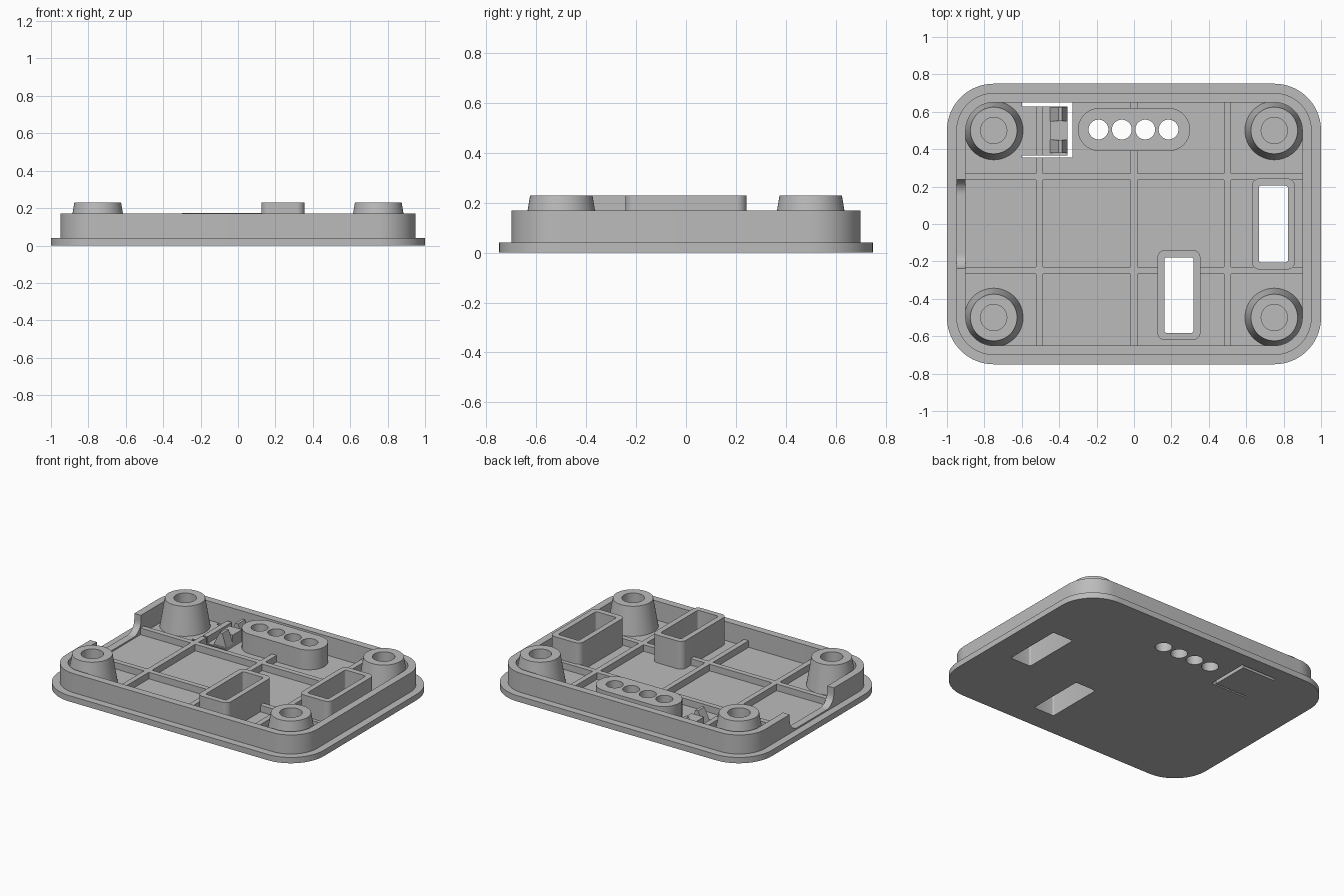
import bpy, bmesh
from math import cos, sin, pi, radians

if "Cube" in bpy.data.objects:
    bpy.data.objects.remove(bpy.data.objects["Cube"], do_unlink=True)

GREY = (0.5, 0.5, 0.5, 1)
plastic = bpy.data.materials.new("grey_plastic")
plastic.use_nodes = True
plastic.diffuse_color = GREY
plastic.node_tree.nodes["Principled BSDF"].inputs["Base Color"].default_value = GREY

FLOOR, RIM, RIB, TOP = 0.04, 0.17, 0.085, 0.23


def rounded(x0, x1, y0, y1, r, n=12):
    """Outline of a rectangle with rounded corners."""
    corners = [(x1 - r, y1 - r), (x0 + r, y1 - r), (x0 + r, y0 + r), (x1 - r, y0 + r)]
    pts = []
    for q, (cx, cy) in enumerate(corners):
        for i in range(n + 1):
            a = (q + i / n) * pi / 2
            pts.append((cx + r * cos(a), cy + r * sin(a)))
    return pts


def circle(cx, cy, r, n=40):
    return [(cx + r * cos(2 * pi * i / n), cy + r * sin(2 * pi * i / n)) for i in range(n)]


def rect(x0, x1, y0, y1):
    return [(x0, y0), (x1, y0), (x1, y1), (x0, y1)]


def finish(name, bm):
    bmesh.ops.remove_doubles(bm, verts=bm.verts, dist=0.0001)
    bmesh.ops.recalc_face_normals(bm, faces=bm.faces)
    mesh = bpy.data.meshes.new(name)
    bm.to_mesh(mesh)
    bm.free()
    mesh.materials.append(plastic)
    ob = bpy.data.objects.new(name, mesh)
    bpy.context.collection.objects.link(ob)
    return ob


def smooth(ob):
    bpy.ops.object.select_all(action="DESELECT")
    ob.select_set(True)
    bpy.context.view_layer.objects.active = ob
    bpy.ops.object.shade_smooth_by_angle(angle=radians(30))


def plate(name, outline, z0, z1, holes=()):
    """Extrude an outline from z0 to z1, leaving the holes open."""
    bm = bmesh.new()
    edges = []
    for loop in [outline, *holes]:
        vs = [bm.verts.new((x, y, z0)) for x, y in loop]
        edges += [bm.edges.new((vs[i - 1], vs[i])) for i in range(len(vs))]
    bmesh.ops.triangle_fill(bm, edges=edges, use_beauty=True, normal=(0, 0, 1))
    ext = bmesh.ops.extrude_face_region(bm, geom=bm.faces[:], use_keep_orig=True)
    moved = [g for g in ext["geom"] if isinstance(g, bmesh.types.BMVert)]
    bmesh.ops.translate(bm, verts=moved, vec=(0, 0, z1 - z0))
    ob = finish(name, bm)
    smooth(ob)
    return ob


def side_prism(name, profile, axis, a, b):
    """Extrude a (u, z) profile along x or y."""
    bm = bmesh.new()
    place = (lambda u, z, t: (t, u, z)) if axis == "x" else (lambda u, z, t: (u, t, z))
    ends = [[bm.verts.new(place(u, z, t)) for u, z in profile] for t in (a, b)]
    for end in ends:
        bm.faces.new(end)
    for i in range(len(profile)):
        bm.faces.new((ends[0][i - 1], ends[0][i], ends[1][i], ends[1][i - 1]))
    return finish(name, bm)


def lathe(name, profile, cx, cy, n=48):
    bm = bmesh.new()
    vs = [bm.verts.new((cx + r, cy, z)) for r, z in profile]
    es = [bm.edges.new(p) for p in zip(vs, vs[1:])]
    bmesh.ops.spin(bm, geom=vs + es, cent=(cx, cy, 0), axis=(0, 0, 1),
                   angle=2 * pi, steps=n, use_merge=True)
    smooth(finish(name, bm))


# Openings through the floor
tube_a, tube_b = (0.125, 0.355, -0.62, -0.14), (0.63, 0.86, -0.243, 0.243)


def bore(t):
    return rounded(t[0] + .037, t[1] - .037, t[2] + .038, t[3] - .038, 0.012, 4)


lights = [circle(-0.19 + 0.125 * i, 0.505, 0.053) for i in range(4)]
latch_slot = [(-0.6, 0.628), (-0.355, 0.628), (-0.355, 0.367), (-0.6, 0.367),
              (-0.6, 0.355), (-0.33, 0.355), (-0.33, 0.649), (-0.6, 0.649)]

# Base plate with lip
plate("base_plate", rounded(-1, 1, -0.75, 0.75, 0.25, 20), 0, FLOOR,
      [bore(tube_a), bore(tube_b), latch_slot, *lights])

# Raised rim wall, with a round-cornered cable notch on one side
rim = plate("rim_wall", rounded(-0.95, 0.95, -0.7, 0.7, 0.2, 16), FLOOR, RIM,
            [rounded(-0.9, 0.9, -0.65, 0.65, 0.15)])
notch = side_prism("notch_cutter", rounded(-0.238, 0.238, 0.05, 0.4, 0.08), "x", -1.1, -0.8)
cut = rim.modifiers.new("notch", "BOOLEAN")
cut.operation, cut.solver, cut.object = "DIFFERENCE", "EXACT", notch
bpy.context.view_layer.objects.active = rim
bpy.ops.object.modifier_apply(modifier="notch")
bpy.data.objects.remove(notch, do_unlink=True)
smooth(rim)

# Stiffening ribs
W = 0.018
for x, spans in ((-0.505, [(-0.65, 0.355), (0.367, 0.628)]),
                 (0, [(-0.65, 0.42), (0.6, 0.65)]),
                 (0.5, [(-0.65, 0.65)])):
    for a, b in spans:
        plate("long_rib", rect(x - W, x + W, a, b), FLOOR, RIB)
for y, spans in ((0.252, [(-0.9, 0.9)]), (-0.248, [(-0.9, 0.14), (0.34, 0.9)])):
    for a, b in spans:
        plate("cross_rib", rect(a, b, y - W, y + W), FLOOR, RIB)

# Rectangular tubes and the oblong light block
plate("front_tube", rounded(*tube_a, 0.04), FLOOR, TOP, [bore(tube_a)])
plate("side_tube", rounded(*tube_b, 0.04), FLOOR, TOP, [bore(tube_b)])
plate("light_block", rounded(-0.3, 0.3, 0.39, 0.62, 0.1149, 16), FLOOR, 0.175, lights)

# Tapered screw bosses
for x in (-0.75, 0.75):
    for y in (-0.5, 0.5):
        lathe("screw_boss", [(0.157, FLOOR), (0.125, TOP), (0.07, TOP),
                             (0.07, 0.045), (0, 0.045)], x, y)

# Spring latch: a centre bar between two sloped hooks
side_prism("latch_bar", [(-0.45, FLOOR), (-0.355, FLOOR), (-0.355, 0.1), (-0.45, 0.1)],
           "y", 0.45, 0.55)
for y0, y1 in ((0.38, 0.45), (0.55, 0.625)):
    side_prism("latch_hook", [(-0.45, FLOOR), (-0.355, FLOOR), (-0.385, 0.13), (-0.405, 0.13)],
               "y", y0, y1)
